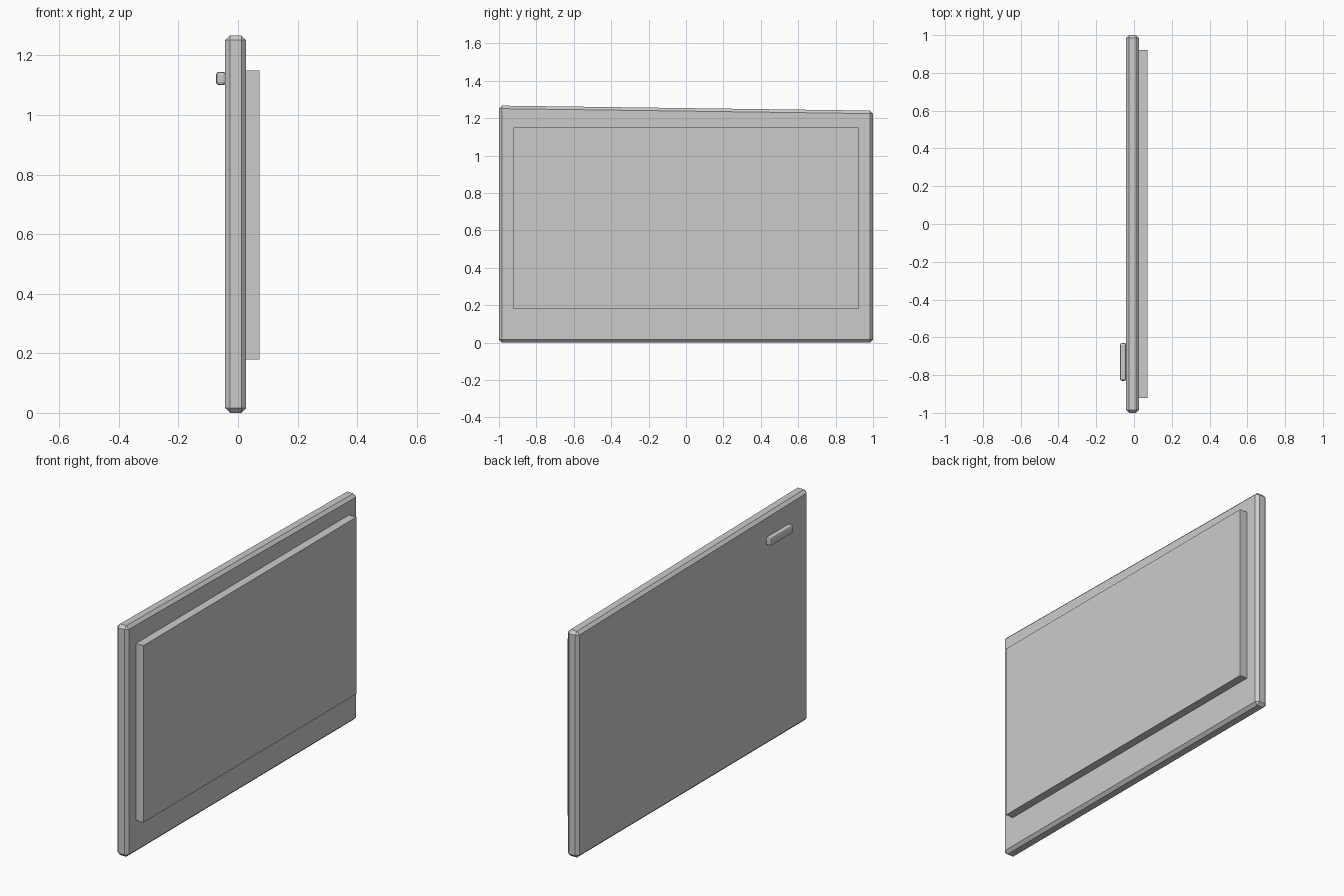
import bpy, bmesh

if "Cube" in bpy.data.objects:
    bpy.data.objects.remove(bpy.data.objects["Cube"])

def slab(name, x0, x1, outline, bevel=0.0, segments=1):
    """Extrude a y-z outline from x0 to x1 and chamfer its edges."""
    bm = bmesh.new()
    face = bm.faces.new([bm.verts.new((x0, y, z)) for y, z in outline])
    ext = bmesh.ops.extrude_face_region(bm, geom=[face])
    moved = [v for v in ext["geom"] if isinstance(v, bmesh.types.BMVert)]
    bmesh.ops.translate(bm, verts=moved, vec=(x1 - x0, 0, 0))
    if bevel:
        bmesh.ops.bevel(bm, geom=bm.edges[:], offset=bevel, segments=segments,
                        profile=0.5, affect='EDGES')
    bmesh.ops.recalc_face_normals(bm, faces=bm.faces[:])
    mesh = bpy.data.meshes.new(name)
    bm.to_mesh(mesh)
    bm.free()
    obj = bpy.data.objects.new(name, mesh)
    bpy.context.collection.objects.link(obj)
    return obj

def rect(y0, y1, z0, z1):
    return [(y0, z0), (y1, z0), (y1, z1), (y0, z1)]

# Outer door skin, top edge sloping slightly down towards +y
slab("door_panel", -0.043, 0.027,
     [(-1, 0), (1, 0), (1, 1.24), (-1, 1.267)], bevel=0.016)

# Raised inner trim board
slab("inner_trim", 0.027, 0.072, rect(-0.922, 0.922, 0.18, 1.15))

# Pull handle on the outside
slab("handle", -0.074, -0.041, rect(-0.83, -0.63, 1.10, 1.145),
     bevel=0.01, segments=2)
